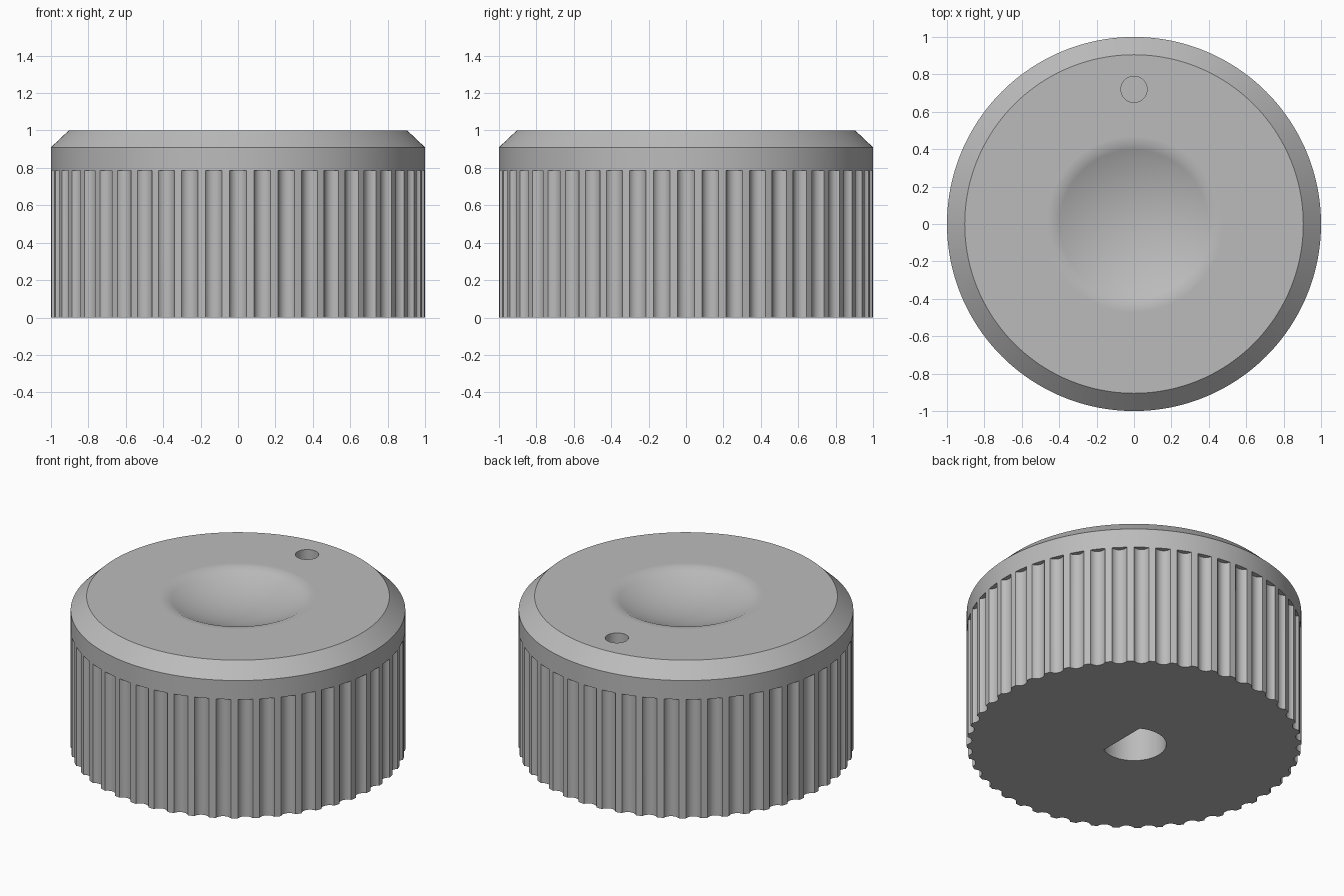
import bpy, bmesh
from math import sin, cos, pi, tan, radians

if "Cube" in bpy.data.objects:
    bpy.data.objects.remove(bpy.data.objects["Cube"], do_unlink=True)

FLUTES = 48
SEGMENTS = 192

grey = bpy.data.materials.new("mid grey")
grey.use_nodes = True
grey.diffuse_color = (0.5, 0.5, 0.5, 1)
grey.node_tree.nodes["Principled BSDF"].inputs["Base Color"].default_value = (0.5, 0.5, 0.5, 1)


def make_object(name, bm):
    bmesh.ops.recalc_face_normals(bm, faces=bm.faces)
    mesh = bpy.data.meshes.new(name)
    bm.to_mesh(mesh)
    bm.free()
    mesh.materials.append(grey)
    obj = bpy.data.objects.new(name, mesh)
    bpy.context.collection.objects.link(obj)
    return obj


def add_prism(bm, outline, z0, z1):
    face = bm.faces.new([bm.verts.new((x, y, z0)) for x, y in outline])
    new = bmesh.ops.extrude_face_region(bm, geom=[face])["geom"]
    verts = [v for v in new if isinstance(v, bmesh.types.BMVert)]
    bmesh.ops.translate(bm, verts=verts, vec=(0, 0, z1 - z0))


def circle(cx, cy, r, n):
    return [(cx + r * cos(2 * pi * i / n), cy + r * sin(2 * pi * i / n)) for i in range(n)]


# Knob body: revolved outline with chamfered rim and spherical finger dish
dish_r, slope = 0.43, radians(26)
sphere_r = dish_r / sin(slope)
dish = []
for i in range(12, -1, -1):
    a = slope * i / 12
    dish.append((sphere_r * sin(a), 1 + sphere_r * (cos(slope) - cos(a))))
profile = [(0, 0), (1, 0), (1, 0.91), (0.905, 1), (0.47, 1)] + dish

bm = bmesh.new()
rings = []
for r, z in profile:
    if r < 1e-6:
        rings.append([bm.verts.new((0, 0, z))])
    else:
        rings.append([bm.verts.new((x, y, z)) for x, y in circle(0, 0, r, SEGMENTS)])
for low, high in zip(rings, rings[1:]):
    for i in range(SEGMENTS):
        j = (i + 1) % SEGMENTS
        corners = [low[i % len(low)], low[j % len(low)], high[j % len(high)], high[i % len(high)]]
        bm.faces.new(list(dict.fromkeys(corners)))
knob = make_object("knob_body", bm)

# Cutters: grip flutes, pointer hole and D-shaped shaft bore
flutes = bmesh.new()
for i in range(FLUTES):
    a = 2 * pi * i / FLUTES
    add_prism(flutes, circle(1.02 * cos(a), 1.02 * sin(a), 0.05, 24), -0.1, 0.785)
pointer = bmesh.new()
add_prism(pointer, circle(0, 0.72, 0.07, 32), 0.9, 1.1)
bore = bmesh.new()
d_shape = [p for p in circle(0, 0, 0.193, 96) if p[0] < 0.1]
start = max(range(len(d_shape)), key=lambda k: d_shape[k][0])
add_prism(bore, d_shape, -0.1, 0.6)

for name, shape in (("flute_cutter", flutes), ("pointer_cutter", pointer), ("bore_cutter", bore)):
    cutter = make_object(name, shape)
    mod = knob.modifiers.new(name, "BOOLEAN")
    mod.operation = "DIFFERENCE"
    mod.solver = "EXACT"
    mod.object = cutter
    bpy.ops.object.select_all(action="DESELECT")
    knob.select_set(True)
    bpy.context.view_layer.objects.active = knob
    bpy.ops.object.modifier_apply(modifier=name)
    bpy.data.objects.remove(cutter, do_unlink=True)

# Smooth rounded surfaces, keep rims crisp
bpy.ops.object.shade_smooth_by_angle(angle=radians(30))
